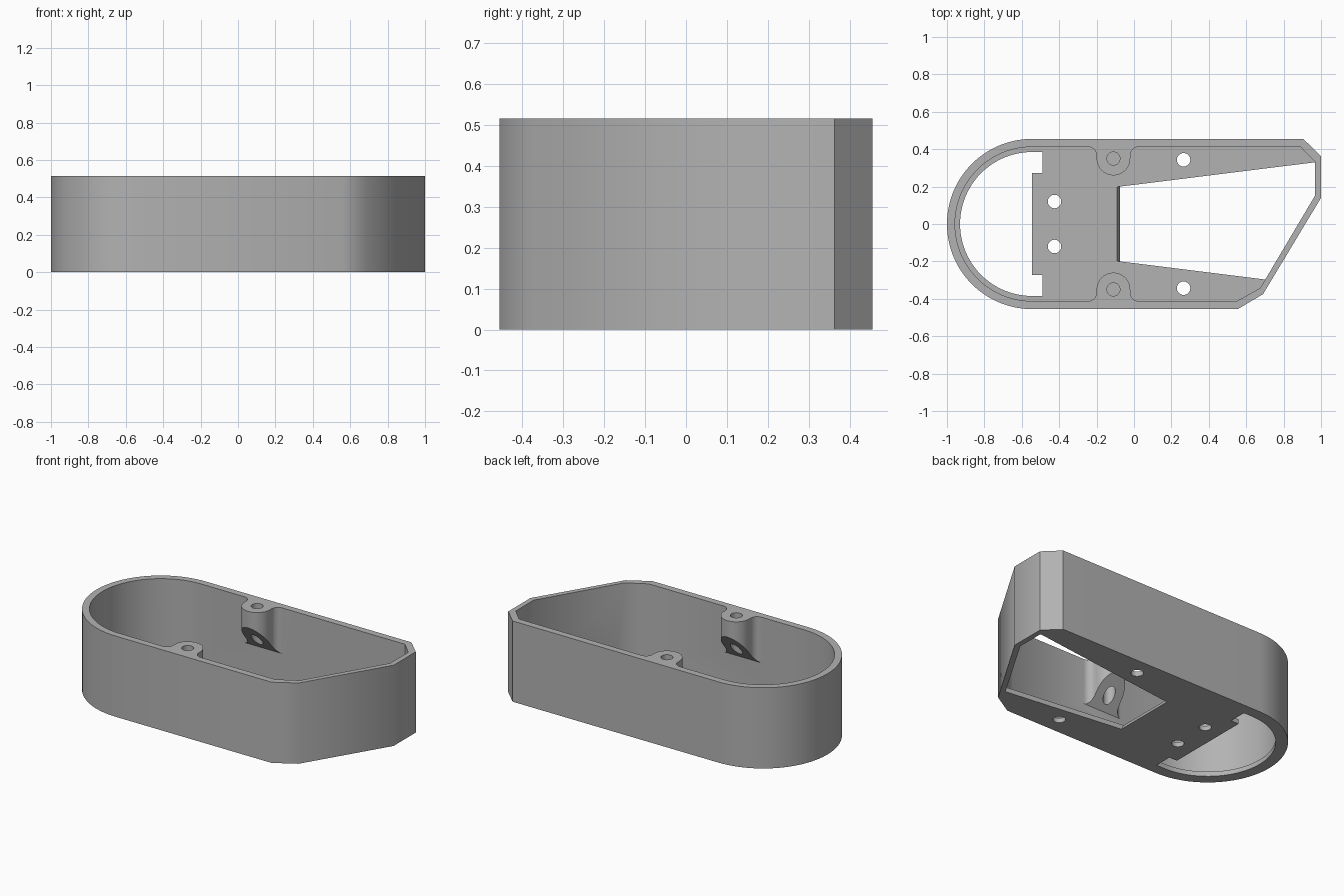
import bpy, bmesh, math

if "Cube" in bpy.data.objects:
    bpy.data.objects.remove(bpy.data.objects["Cube"])

H = 0.515          # total height
FLOOR = 0.03       # floor thickness
CX = -0.545        # centre of the rounded end


def arc(cx, cy, r, a0, a1, n):
    """Points along an arc, angles in degrees."""
    return [(cx + r * math.cos(math.radians(a0 + (a1 - a0) * i / n)),
             cy + r * math.sin(math.radians(a0 + (a1 - a0) * i / n))) for i in range(n + 1)]


def prism(name, pts, z0, z1):
    """Upright prism over a profile; z0 may be a function of (x, y)."""
    low = z0 if callable(z0) else (lambda x, y: z0)
    bm = bmesh.new()
    a = [bm.verts.new((x, y, low(x, y))) for x, y in pts]
    b = [bm.verts.new((x, y, z1)) for x, y in pts]
    n = len(pts)
    bm.faces.new(a[::-1])
    bm.faces.new(b)
    for i in range(n):
        bm.faces.new((a[i], a[(i + 1) % n], b[(i + 1) % n], b[i]))
    bmesh.ops.recalc_face_normals(bm, faces=bm.faces)
    me = bpy.data.meshes.new(name)
    bm.to_mesh(me)
    bm.free()
    ob = bpy.data.objects.new(name, me)
    bpy.context.collection.objects.link(ob)
    return ob


def cut(target, cutter):
    """Subtract cutter from target and discard the cutter."""
    bpy.context.view_layer.objects.active = target
    m = target.modifiers.new("cut", 'BOOLEAN')
    m.operation = 'DIFFERENCE'
    m.solver = 'EXACT'
    m.object = cutter
    bpy.ops.object.modifier_apply(modifier=m.name)
    bpy.data.objects.remove(cutter, do_unlink=True)


def hole(target, x, y, r, z0, z1):
    cut(target, prism("hole_cutter", arc(x, y, r, 0, 360, 32)[:-1], z0, z1))


# Outer body: rounded left end, chamfered right end
outer = arc(CX, 0, 0.455, 90, 270, 56) + [
    (0.555, -0.455), (0.69, -0.375), (1.0, 0.14), (1.0, 0.363), (0.905, 0.455)]
housing = prism("housing", outer, 0, H)

# Inner space
inner = arc(CX, 0, 0.412, 90, 270, 56) + [
    (0.55, -0.412), (0.675, -0.342), (0.968, 0.152), (0.968, 0.333), (0.89, 0.412)]
cavity = prism("cavity_cutter", inner, -0.1, 0.7)

# Floor plate with its openings, kept out of the cavity
plate = prism("floor_plate", [(-1.1, -0.6), (1.1, -0.6), (1.1, 0.6), (-1.1, 0.6)], -0.2, FLOOR)
left_opening = arc(CX, 0, 0.385, 90, 270, 48) + [
    (-0.49, -0.385), (-0.49, -0.272), (CX, -0.272),
    (CX, 0.272), (-0.49, 0.272), (-0.49, 0.385)]
cut(plate, prism("left_opening_cutter", left_opening, -0.3, 0.1))

# Tapered right opening with a sloped left edge
right = prism("right_opening_cutter", [(0, -1), (1.2, -1), (1.2, 1), (0, 1)], -0.3, 0.1)
for v in right.data.vertices:
    if v.co.x < 1:
        v.co.x = -0.075 - 0.5 * v.co.z
    v.co.y *= 0.2 + 0.1246 * (v.co.x + 0.075)
cut(plate, right)

# Screw holes in the floor
for s in (-1, 1):
    hole(plate, -0.425, s * 0.12, 0.036, -0.3, 0.1)
    hole(plate, 0.265, s * 0.343, 0.036, -0.3, 0.1)
cut(cavity, plate)

# Screw bosses: round nose, filleted into the wall, sloped underside
BX, BY, R, F = -0.11, 0.35, 0.09, 0.045
boss = ([(BX - R - F, 0.5)]
        + arc(BX - R - F, 0.412 - F, F, 90, 0, 8)
        + arc(BX, BY, R, 180, 360, 28)
        + arc(BX + R + F, 0.412 - F, F, 180, 90, 8)
        + [(BX + R + F, 0.5)])
for s in (-1, 1):
    pts = [(x, s * y) for x, y in boss]
    cut(cavity, prism("boss", pts, lambda x, y: 0.41 - 1.226 * (abs(y) - 0.26), 0.8))

cut(housing, cavity)
for s in (-1, 1):
    hole(housing, BX, s * BY, 0.035, 0.1, 0.7)

# Plain grey finish
grey = bpy.data.materials.new("grey")
grey.diffuse_color = (0.45, 0.45, 0.45, 1)
grey.use_nodes = True
grey.node_tree.nodes["Principled BSDF"].inputs["Base Color"].default_value = grey.diffuse_color
housing.data.materials.clear()
housing.data.materials.append(grey)
for p in housing.data.polygons:
    p.material_index = 0

bpy.ops.object.select_all(action='DESELECT')
housing.select_set(True)
bpy.context.view_layer.objects.active = housing
bpy.ops.object.shade_smooth_by_angle(angle=math.radians(35))
